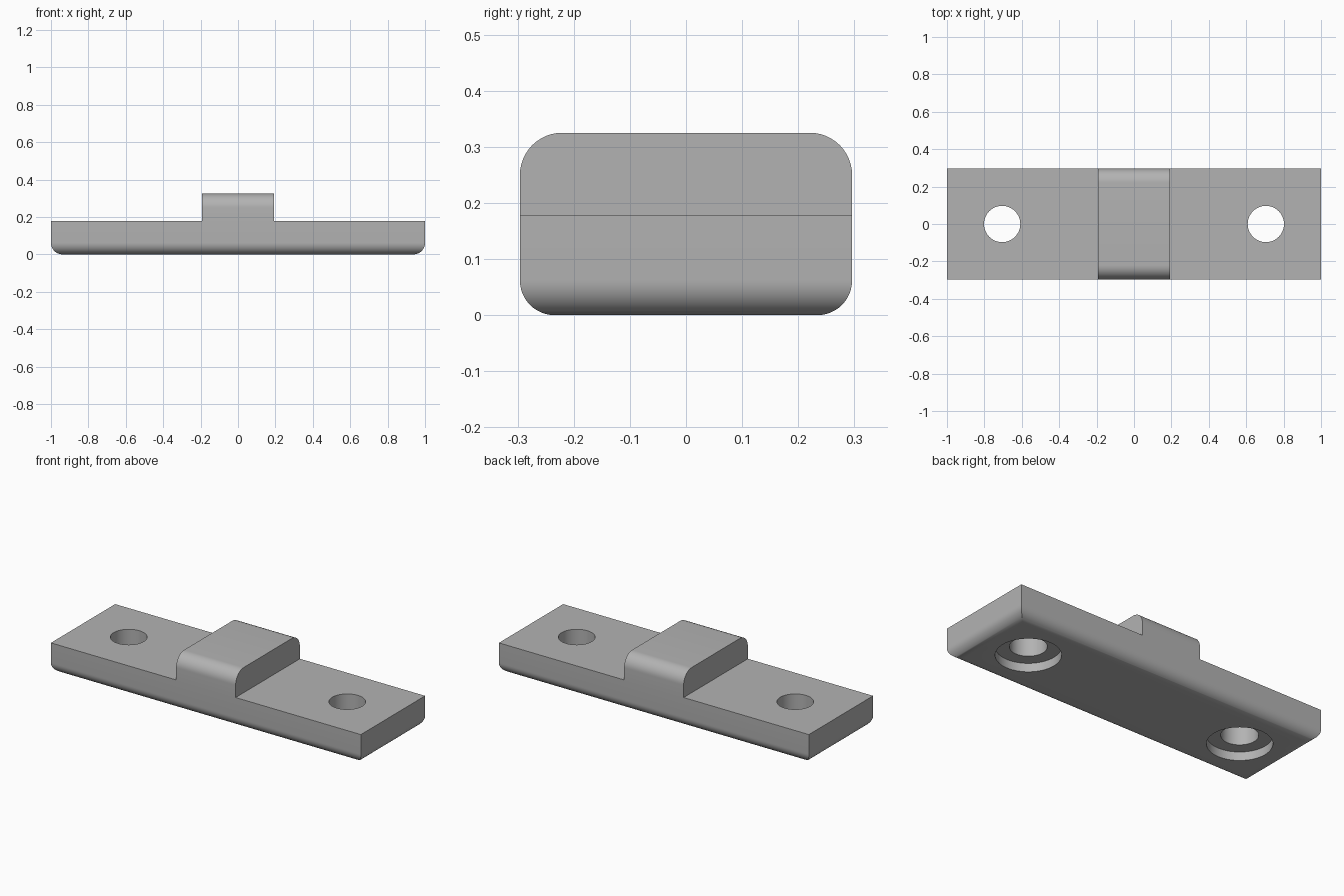
import bpy
import bmesh
import math

default = bpy.data.objects.get("Cube")
if default:
    bpy.data.objects.remove(default, do_unlink=True)

HALF_W, HALF_D = 1.0, 0.296        # plate half length and half depth
PLATE_Z, TAB_Z = 0.178, 0.325      # top of plate, top of raised tab
TAB_X = 0.192
HOLE_X, HOLE_R = 0.705, 0.097
BORE_R, BORE_DEPTH = 0.17, 0.05

grey = bpy.data.materials.new("satin grey")
grey.use_nodes = True
colour = (0.45, 0.45, 0.45, 1)
grey.diffuse_color = colour
grey.node_tree.nodes["Principled BSDF"].inputs["Base Color"].default_value = colour


def make_object(name, bm):
    bmesh.ops.recalc_face_normals(bm, faces=bm.faces)
    mesh = bpy.data.meshes.new(name)
    bm.to_mesh(mesh)
    bm.free()
    mesh.materials.append(grey)
    obj = bpy.data.objects.new(name, mesh)
    bpy.context.collection.objects.link(obj)
    return obj


def round_edges(bm, radius, rule):
    edges = [e for e in bm.edges if rule(*[v.co for v in e.verts])]
    bmesh.ops.bevel(bm, geom=edges, offset=radius, segments=12,
                    profile=0.5, affect='EDGES')


# Stepped outline, extruded front to back
half = [(HALF_W, 0), (HALF_W, PLATE_Z), (TAB_X, PLATE_Z), (TAB_X, TAB_Z)]
outline = half + [(-x, z) for x, z in reversed(half)]
bm = bmesh.new()
face = bm.faces.new([bm.verts.new((x, -HALF_D, z)) for x, z in outline])
extruded = bmesh.ops.extrude_face_region(bm, geom=[face])["geom"]
moved = [g for g in extruded if isinstance(g, bmesh.types.BMVert)]
bmesh.ops.translate(bm, verts=moved, vec=(0, 2 * HALF_D, 0))
bmesh.ops.recalc_face_normals(bm, faces=bm.faces)

# Rounded underside rim, and rounded front and back of the tab
round_edges(bm, 0.062, lambda a, b: max(a.z, b.z) < 0.001)
round_edges(bm, 0.075, lambda a, b: min(a.z, b.z) > TAB_Z - 0.001
            and abs(a.y - b.y) < 0.001)
plate = make_object("mounting_plate", bm)


def cut_cylinder(x, radius, bottom, top):
    bm = bmesh.new()
    bmesh.ops.create_cone(bm, cap_ends=True, segments=64, radius1=radius,
                          radius2=radius, depth=top - bottom)
    bmesh.ops.translate(bm, verts=bm.verts, vec=(x, 0, (top + bottom) / 2))
    cutter = make_object("hole_cutter", bm)
    cutter.hide_render = True
    mod = plate.modifiers.new("hole", 'BOOLEAN')
    mod.operation = 'DIFFERENCE'
    mod.solver = 'EXACT'
    mod.object = cutter
    return cutter


# Screw holes with counterbores from below
cutters = []
for side in (-1, 1):
    cutters.append(cut_cylinder(side * HOLE_X, HOLE_R, -0.1, 0.4))
    cutters.append(cut_cylinder(side * HOLE_X, BORE_R, -0.1, BORE_DEPTH))

# Bake the cuts and remove the cutters
bpy.context.view_layer.update()
evaluated = plate.evaluated_get(bpy.context.evaluated_depsgraph_get())
baked = bpy.data.meshes.new_from_object(evaluated)
plate.modifiers.clear()
plate.data = baked
for cutter in cutters:
    bpy.data.objects.remove(cutter, do_unlink=True)

bpy.ops.object.select_all(action='DESELECT')
plate.select_set(True)
bpy.context.view_layer.objects.active = plate
bpy.ops.object.shade_smooth_by_angle(angle=math.radians(30))
